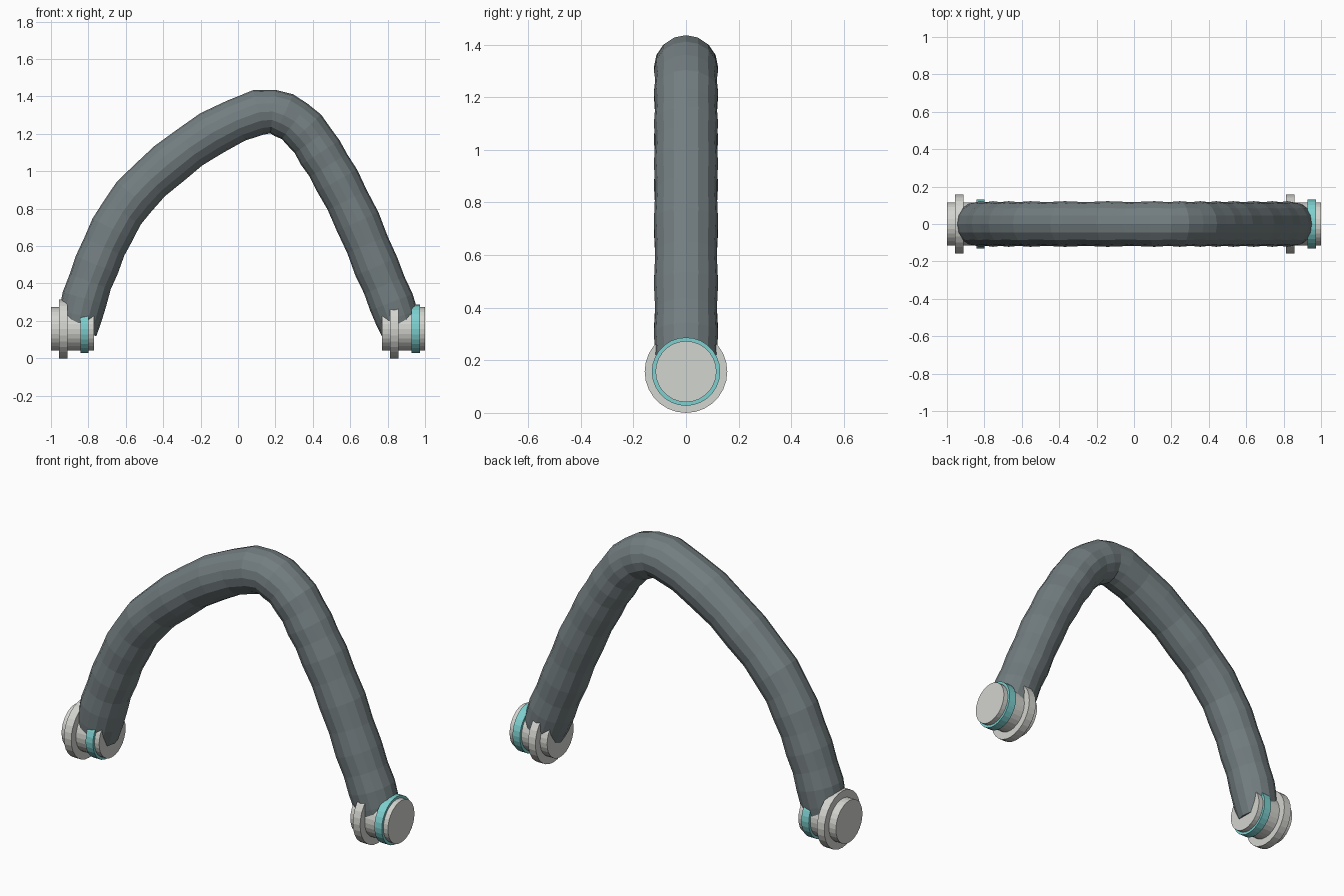
import bpy, bmesh, math
from mathutils import Vector
from mathutils.geometry import interpolate_bezier

cube = bpy.data.objects.get("Cube")
if cube:
    bpy.data.objects.remove(cube)


def material(name, colour):
    m = bpy.data.materials.new(name)
    m.use_nodes = True
    m.diffuse_color = (*colour, 1)
    m.node_tree.nodes["Principled BSDF"].inputs["Base Color"].default_value = (*colour, 1)
    return m


slate = material("slate grey rubber", (0.17, 0.205, 0.215))
pale = material("pale grey", (0.65, 0.66, 0.62))
teal = material("teal", (0.21, 0.63, 0.63))


def add_mesh(name, bm, mat):
    bmesh.ops.recalc_face_normals(bm, faces=bm.faces)
    mesh = bpy.data.meshes.new(name)
    bm.to_mesh(mesh)
    bm.free()
    mesh.materials.append(mat)
    obj = bpy.data.objects.new(name, mesh)
    bpy.context.collection.objects.link(obj)
    return obj


# Bent hose: rings swept along the arch, slightly fatter at every bend point
PATH = [(-0.86, 0.14), (-0.82, 0.32), (-0.755, 0.50), (-0.67, 0.69), (-0.555, 0.865),
        (-0.37, 1.04), (-0.14, 1.205), (0.11, 1.315), (0.245, 1.30), (0.355, 1.22),
        (0.44, 1.10), (0.53, 0.95), (0.64, 0.73), (0.74, 0.49), (0.82, 0.30), (0.875, 0.14)]
SIDES = 16


def hose_centres():
    pts = [Vector((x, 0, z)) for x, z in PATH]
    ext = [2 * pts[0] - pts[1]] + pts + [2 * pts[-1] - pts[-2]]
    out = []
    for i in range(1, len(ext) - 2):
        a, b, c, d = ext[i - 1:i + 3]
        out += interpolate_bezier(b, b + (c - a) / 6, c - (d - b) / 6, c, 3)[:-1]
    return out + [pts[-1]]


def build_hose():
    bm = bmesh.new()
    centres = hose_centres()
    last = len(centres) - 1
    rings = []
    for i, c in enumerate(centres):
        tangent = (centres[min(i + 1, last)] - centres[max(i - 1, 0)]).normalized()
        side = Vector((0, 1, 0))
        up = tangent.cross(side)
        radius = 0.122 if i % 2 == 0 else 0.117
        if i in (0, last):
            radius = 0.105
        rings.append([bm.verts.new(c + radius * (side * math.cos(t) + up * math.sin(t)))
                      for t in (2 * math.pi * k / SIDES for k in range(SIDES))])
    for a, b in zip(rings, rings[1:]):
        for k in range(SIDES):
            n = (k + 1) % SIDES
            bm.faces.new((a[k], a[n], b[n], b[k]))
    bm.faces.new(rings[0])
    bm.faces.new(rings[-1])
    return add_mesh("bent_hose", bm, slate)


build_hose()


# Disc lying along x, used for every joint part
def disc(name, x0, x1, radius, mat):
    bm = bmesh.new()
    bmesh.ops.create_cone(bm, cap_ends=True, segments=28, radius1=radius,
                          radius2=radius, depth=x1 - x0)
    for v in bm.verts:
        x, y, z = v.co
        v.co = ((x0 + x1) / 2 + z, y, 0.157 + x)
    return add_mesh(name, bm, mat)


# Both joints are the same coupling, shifted along x
for side, x in (("right", -1.0), ("left", 0.77)):
    disc(side + "_joint_barrel", x, x + 0.23, 0.116, pale)
    disc(side + "_joint_flange", x + 0.043, x + 0.088, 0.157, pale)
    disc(side + "_joint_teal_band", x + 0.157, x + 0.202, 0.13, teal)
